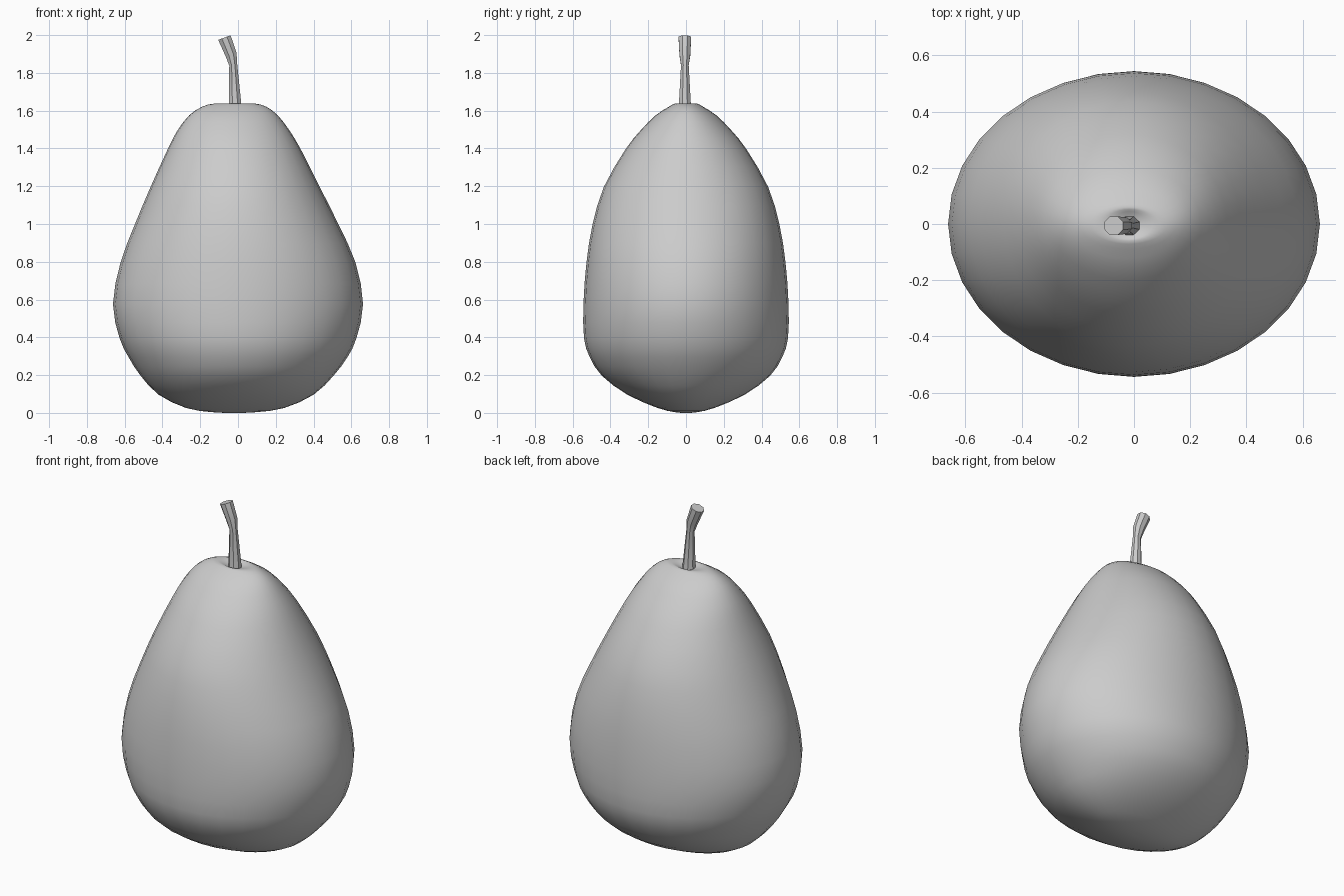
import bpy, math
from mathutils import Vector

if "Cube" in bpy.data.objects:
    bpy.data.objects.remove(bpy.data.objects["Cube"])


def mat(name, c):
    m = bpy.data.materials.new(name)
    m.diffuse_color = (c, c, c, 1)
    m.use_nodes = True
    m.node_tree.nodes["Principled BSDF"].inputs["Base Color"].default_value = m.diffuse_color
    return m


grey = mat("plain grey", 0.6)


def make(name, verts, faces, angle):
    me = bpy.data.meshes.new(name)
    me.from_pydata(verts, [], faces)
    me.materials.append(grey)
    ob = bpy.data.objects.new(name, me)
    bpy.context.collection.objects.link(ob)
    bpy.context.view_layer.objects.active = ob
    ob.select_set(True)
    bpy.ops.object.shade_smooth_by_angle(angle=math.radians(angle))
    ob.select_set(False)
    return ob


def skin(rings, n):
    """Side quads and end caps for stacked rings of n points."""
    faces = [(k * n + i, k * n + (i + 1) % n, (k + 1) * n + (i + 1) % n, (k + 1) * n + i)
             for k in range(rings - 1) for i in range(n)]
    return faces + [tuple(range(n))[::-1], tuple(range((rings - 1) * n, rings * n))]


# Pear body: elliptical rings (z, x radius, y radius, x centre)
profile = [Vector(p) for p in [
    (0.004, 0.02, 0.015, -0.02), (0.008, 0.12, 0.06, -0.02), (0.03, 0.26, 0.15, -0.015),
    (0.10, 0.41, 0.31, -0.01), (0.20, 0.51, 0.445, -0.005), (0.30, 0.58, 0.51, 0),
    (0.40, 0.627, 0.54, 0), (0.58, 0.662, 0.543, 0), (0.80, 0.622, 0.527, 0),
    (1.00, 0.54, 0.495, -0.007), (1.20, 0.448, 0.435, -0.015), (1.40, 0.352, 0.32, -0.02),
    (1.50, 0.296, 0.24, -0.024), (1.58, 0.234, 0.16, -0.024), (1.625, 0.17, 0.09, -0.02),
    (1.641, 0.11, 0.06, -0.018), (1.634, 0.06, 0.045, -0.016), (1.622, 0.02, 0.02, -0.015)]]


def catmull(p0, p1, p2, p3, t):
    return 0.5 * (2 * p1 + (p2 - p0) * t + (2 * p0 - 5 * p1 + 4 * p2 - p3) * t * t
                  + (3 * p1 - p0 - 3 * p2 + p3) * t ** 3)


def vec_rings():
    last = len(profile) - 1
    for i in range(last):
        a, d = profile[max(i - 1, 0)], profile[min(i + 2, last)]
        for t in (0, 0.5):
            yield catmull(a, profile[i], profile[i + 1], d, t)
    yield profile[-1]


N = 32
rings = list(vec_rings())
verts = [(cx + rx * math.cos(2 * math.pi * i / N), ry * math.sin(2 * math.pi * i / N), max(z, 0))
         for z, rx, ry, cx in rings for i in range(N)]
zmin = min(v[2] for v in verts)
verts = [(x, y, z - zmin) for x, y, z in verts]
make("pear_body", verts, skin(len(rings), N), 60)

# Bent stem with a flared tip: (x, z, radius, lean angle)
stem = [(-0.015, 1.60, 0.038, 0), (-0.016, 1.64, 0.034, 2), (-0.025, 1.84, 0.022, 6),
        (-0.036, 1.895, 0.031, 20), (-0.072, 1.987, 0.036, 20)]
S = 8
sv = []
for x, z, r, lean in stem:
    a = math.radians(lean)
    for i in range(S):
        t = 2 * math.pi * (i + 0.5) / S
        u = r * math.cos(t) * 1.05
        sv.append((x + u * math.cos(a), -0.006 + r * math.sin(t), z + u * math.sin(a)))
make("stem", sv, skin(len(stem), S), 30)
